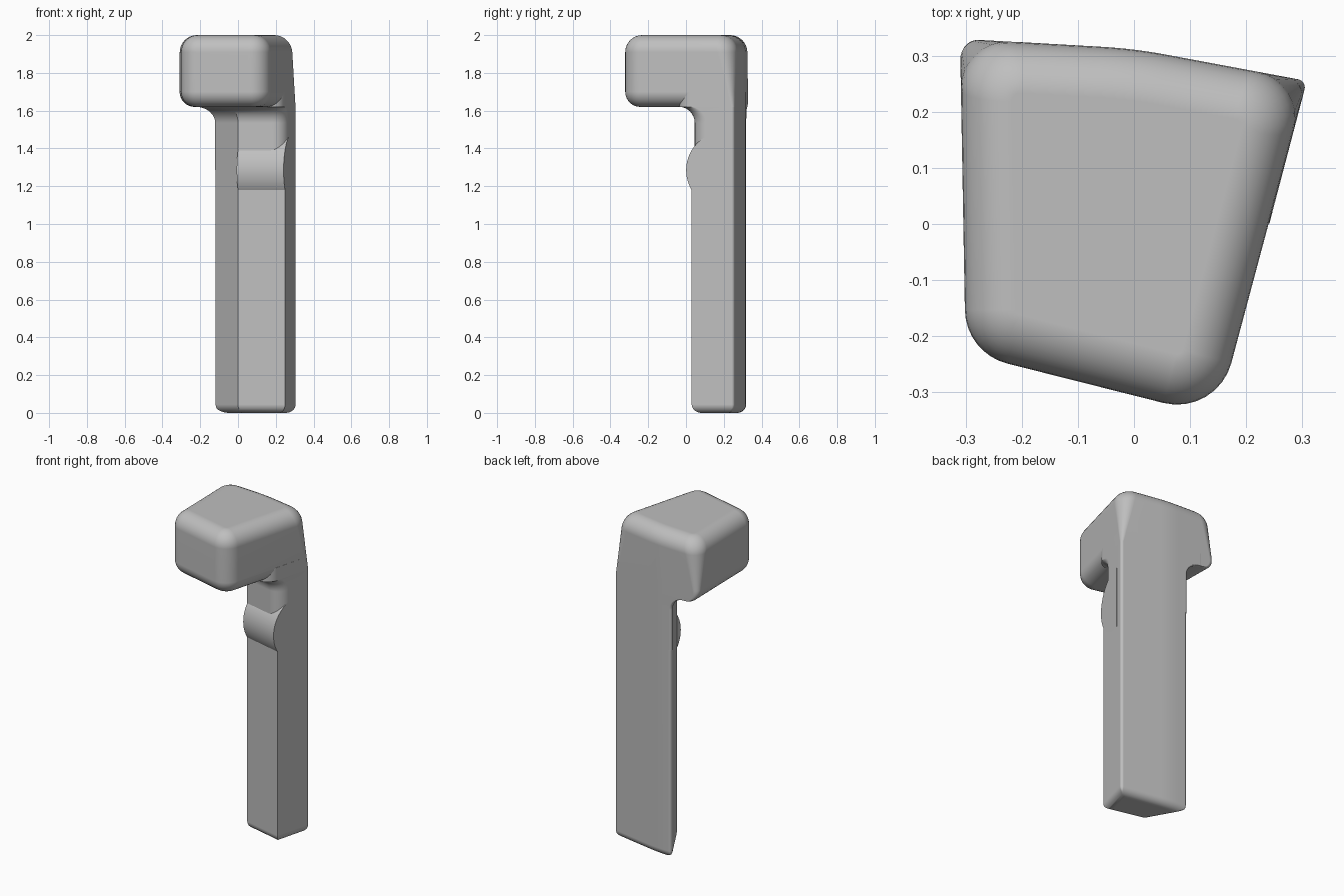
import bpy, bmesh, math
from mathutils import Vector, Matrix

if "Cube" in bpy.data.objects:
    bpy.data.objects.remove(bpy.data.objects["Cube"], do_unlink=True)

# One plain grey
grey = bpy.data.materials.new("plain_grey")
grey.use_nodes = True
grey.diffuse_color = (0.52, 0.52, 0.52, 1)
grey.node_tree.nodes["Principled BSDF"].inputs["Base Color"].default_value = (0.52, 0.52, 0.52, 1)

SEG = 8


def section(corners, insets, radii):
    """Plan outline: each edge moved inward by its inset, each corner rounded."""
    n = len(corners)
    pts = [Vector(c) for c in corners]
    dirs = [(pts[(i + 1) % n] - pts[i]).normalized() for i in range(n)]
    norms = [Vector((-d.y, d.x)) for d in dirs]
    moved = []
    for i in range(n):
        a, b = norms[i - 1], norms[i]
        ca, cb = a.dot(pts[i]) + insets[i - 1], b.dot(pts[i]) + insets[i]
        det = a.x * b.y - a.y * b.x
        moved.append(Vector(((ca * b.y - cb * a.y) / det, (a.x * cb - b.x * ca) / det)))
    out = []
    for i in range(n):
        v = moved[i]
        if radii[i] == 0:
            out.append(v)
            continue
        turn = math.acos(max(-1, min(1, dirs[i - 1].dot(dirs[i]))))
        limit = 0.45 * min((v - moved[i - 1]).length, (moved[(i + 1) % n] - v).length)
        t = min(radii[i] * math.tan(turn / 2), limit)
        start = v - dirs[i - 1] * t
        centre = start + norms[i - 1] * (t / math.tan(turn / 2))
        for k in range(SEG + 1):
            out.append(centre + Matrix.Rotation(turn * k / SEG, 2) @ (start - centre))
    return out


def loft(name, rings):
    """Skin a stack of (height, outline) rings and cap both ends."""
    bm = bmesh.new()
    loops = [[bm.verts.new((p.x, p.y, z)) for p in pts] for z, pts in rings]
    n = len(loops[0])
    for low, high in zip(loops, loops[1:]):
        for i in range(n):
            j = (i + 1) % n
            bm.faces.new((low[i], low[j], high[j], high[i]))
    bm.faces.new(loops[0][::-1])
    bm.faces.new(loops[-1])
    bmesh.ops.recalc_face_normals(bm, faces=bm.faces)
    mesh = bpy.data.meshes.new(name)
    bm.to_mesh(mesh)
    bm.free()
    mesh.materials.append(grey)
    obj = bpy.data.objects.new(name, mesh)
    bpy.context.collection.objects.link(obj)
    bpy.ops.object.select_all(action='DESELECT')
    obj.select_set(True)
    bpy.context.view_layer.objects.active = obj
    bpy.ops.object.shade_smooth_by_angle(angle=math.radians(35))
    mod = obj.modifiers.new("even_shading", 'WEIGHTED_NORMAL')
    mod.keep_sharp = True
    return obj


def back_radius(z):
    """Back corners are crisp on the stem and soften toward the top."""
    return 0.015 + 0.09 * max(0, (z - 1.62) / 0.38)


def quarter(steps=SEG):
    return [math.pi / 2 * k / steps for k in range(steps + 1)]


# Plan corners, counter-clockwise; the back is bowed at its middle
back_right, back_mid, back_left = (0.308, 0.255), (0, 0.3125), (-0.31, 0.33)
head_plan = [(-0.3, -0.23), (0.148, -0.343), back_right, back_mid, back_left]
stem_front_left, stem_front_right = (0, 0.09), (0.249, 0.03)
stem_plan = [stem_front_left, stem_front_right, back_right, back_mid, (-0.13, 0.32)]
BOW = 0.9

# Head: underside rounded except at the back, top rounded all round
rings = []


def head_ring(z, side, back):
    soft = max(0.1 - side, 0.01)
    rear = max(back_radius(z) - back, 0.01)
    rings.append((z, section(head_plan, [side, side, back, back, side],
                             [soft, soft, rear, BOW, rear])))


for a in quarter():
    head_ring(1.62 + 0.08 * (1 - math.cos(a)), 0.08 * (1 - math.sin(a)), 0)
for a in quarter():
    inset = 0.09 * (1 - math.cos(a))
    head_ring(1.91 + 0.09 * math.sin(a), inset, inset)
loft("head", rings)

# Neck: rounded front right corner, flaring into the underside of the head
rings = []


def neck_ring(z, flare):
    rear = back_radius(z)
    rings.append((z, section(stem_plan, [-flare, 0, 0, 0, -flare],
                             [0, 0.08, rear, BOW, 0.012])))


neck_ring(1.285, 0)
for a in quarter():
    neck_ring(1.535 + 0.085 * math.sin(a), 0.085 * (1 - math.cos(a)))
neck_ring(1.7, 0.085)
loft("neck", rings)

# Stem: sharp front edges, rounded foot
rings = []
for a in quarter():
    inset = 0.045 * (1 - math.sin(a))
    rear = max(0.015 - inset, 0.008)
    rings.append((0.045 * (1 - math.cos(a)),
                  section(stem_plan, [inset] * 5, [0, 0, rear, BOW, rear])))
rings.append((1.285, section(stem_plan, [0] * 5, [0, 0, 0.015, BOW, 0.015])))
loft("stem", rings)

# Ridge: a shallow cylindrical swelling across the front of the stem
ridge_plan = [stem_front_left, stem_front_right, (0.2936, 0.2), (0.03, 0.216)]
rings = []
for k in range(-14, 15):
    a = math.radians(5 * k)
    depth = 0.17 - 0.2 * math.cos(a)
    rings.append((1.285 + 0.2 * math.sin(a),
                  section(ridge_plan, [depth, 0, 0, 0], [0] * 4)))
loft("front_ridge", rings)
